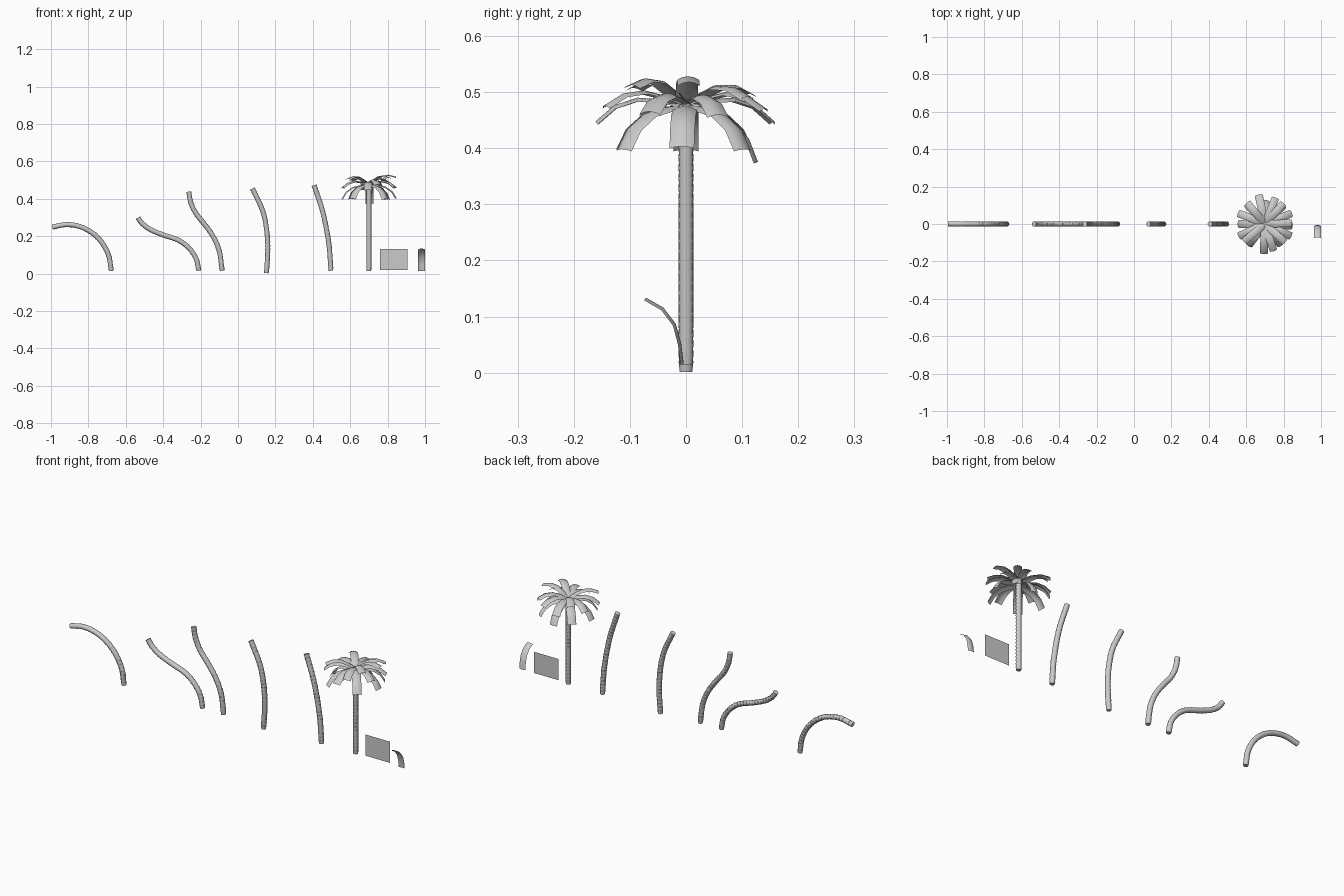
import bpy, bmesh, math
from mathutils import Vector, Matrix

if "Cube" in bpy.data.objects:
    bpy.data.objects.remove(bpy.data.objects["Cube"])


def finish(name, bm, angle):
    me = bpy.data.meshes.new(name)
    bm.to_mesh(me)
    bm.free()
    ob = bpy.data.objects.new(name, me)
    bpy.context.collection.objects.link(ob)
    bpy.ops.object.select_all(action='DESELECT')
    ob.select_set(True)
    bpy.context.view_layer.objects.active = ob
    bpy.ops.object.shade_smooth_by_angle(angle=math.radians(angle))
    return ob


def spline(pts, steps=12):
    """Catmull-Rom curve through the points."""
    p = [Vector(q) for q in pts]
    p = [2 * p[0] - p[1]] + p + [2 * p[-1] - p[-2]]
    out = []
    for a, b, c, d in zip(p, p[1:], p[2:], p[3:]):
        for i in range(steps):
            t = i / steps
            out.append(0.5 * (2 * b + (c - a) * t + (2 * a - 5 * b + 4 * c - d) * t * t
                              + (3 * b - a - 3 * c + d) * t ** 3))
    return out + [p[-2]]


def resample(path, spacing):
    """Evenly spaced points along a polyline."""
    run = [0.0]
    for a, b in zip(path, path[1:]):
        run.append(run[-1] + (b - a).length)
    n = max(2, round(run[-1] / spacing))
    out, k = [], 0
    for i in range(n + 1):
        s = run[-1] * i / n
        while k < len(run) - 2 and run[k + 1] < s:
            k += 1
        out.append(path[k].lerp(path[k + 1], (s - run[k]) / (run[k + 1] - run[k])))
    return out


def trunk(name, pts, sides=10):
    """Stack of ring segments, each flaring toward its top."""
    path = resample(spline(pts), 0.0185)
    bm = bmesh.new()
    rings = []
    for i in range(len(path)):
        tan = path[min(i + 1, len(path) - 1)] - path[max(i - 1, 0)]
        tan = Vector((tan[0], 0, tan[1])).normalized()
        u = Vector((tan.z, 0, -tan.x))
        c = Vector((path[i][0], 0, path[i][1]))
        radii = [0.0140, 0.0126]
        if i == 0:
            radii = [0.0118]
        elif i == len(path) - 1:
            radii = [0.0140]
        for r in radii:
            rings.append([bm.verts.new(c + r * (u * math.cos(a) + Vector((0, math.sin(a), 0))))
                          for a in (2 * math.pi * k / sides for k in range(sides))])
    for a, b in zip(rings, rings[1:]):
        for k in range(sides):
            j = (k + 1) % sides
            bm.faces.new((a[k], a[j], b[j], b[k]))
    bm.faces.new(rings[0][::-1])
    bm.faces.new(rings[-1])
    bmesh.ops.recalc_face_normals(bm, faces=bm.faces)
    return finish(name, bm, 40)


def leaf(name, base, azimuth, start, scale=1.0):
    """Arched strip bending down from its starting elevation."""
    bm = bmesh.new()
    rot = Matrix.Rotation(math.radians(azimuth), 3, 'Z')
    angles = [0, -8, -30, -53]
    seg = 0.0365
    x = z = 0.0
    spine = [(x, z, start)]
    for i, a in enumerate(angles):
        e = math.radians(start + a)
        x += seg * math.cos(e)
        z += seg * math.sin(e)
        nxt = angles[min(i + 1, 3)]
        spine.append((x, z, start + (a + nxt) / 2))
    rows = []
    for x, z, e in spine:
        e = math.radians(e)
        row = []
        for t in (-1, -0.55, 0, 0.55, 1):
            d = -0.006 * t * t
            p = Vector((x - d * math.sin(e), 0.018 * t, z + d * math.cos(e)))
            row.append(bm.verts.new(Vector(base) + rot @ (p * scale)))
        rows.append(row)
    for a, b in zip(rows, rows[1:]):
        for k in range(4):
            bm.faces.new((a[k], b[k], b[k + 1], a[k + 1]))
    return finish(name, bm, 40)


# Bent trunks
arc = [(-0.914 + 0.236 * math.cos(a), 0.014 + 0.248 * math.sin(a))
       for a in (math.radians(109.5) * i / 6 for i in range(7))]
trunk("arched_trunk", arc)
trunk("low_wavy_trunk", [(-0.210, 0.015), (-0.224, 0.08), (-0.263, 0.137), (-0.318, 0.178),
                         (-0.398, 0.206), (-0.468, 0.235), (-0.513, 0.268), (-0.535, 0.299)])
trunk("tall_wavy_trunk", [(-0.085, 0.015), (-0.099, 0.117), (-0.132, 0.197), (-0.178, 0.263),
                          (-0.224, 0.32), (-0.252, 0.378), (-0.263, 0.438)])
trunk("leaning_trunk", [(0.152, 0.002), (0.159, 0.118), (0.154, 0.228), (0.131, 0.338), (0.077, 0.455)])
trunk("slanted_trunk", [(0.497, 0.015), (0.486, 0.157), (0.455, 0.322), (0.407, 0.472)])

# Straight trunk with its crown
trunk("palm_trunk", [(0.7, 0.015), (0.7, 0.25), (0.7, 0.48)])
crown = [  # azimuth, starting elevation, scale
    (-3, -4, 1.22), (-52, -6, 1.22), (46, -6, 1.22), (88, -16, 1.2),
    (-128, -5, 1.22), (132, -5, 1.22), (180, -6, 1.22),
    (102, 12, 1.2), (-92, 12, 1.2), (22, 16, 1.15), (158, 16, 1.15), (205, 17, 1.15),
    (-25, 18, 1.15), (-72, 22, 1.12), (68, 20, 1.12),
    (-140, 34, 1.1), (130, 30, 1.1), (-42, 36, 1.1), (48, 28, 1.1), (2, 38, 1.1)]
for i, (az, start, s) in enumerate(crown):
    leaf(f"crown_leaf_{i + 1}", (0.7, 0, 0.478), az, start, s)

# Single loose leaf and flat panel
leaf("loose_leaf", (0.981, -0.004, 0.015), -90, 83)
bm = bmesh.new()
bm.faces.new([bm.verts.new((x, 0, z)) for x, z in
              ((0.76, 0.018), (0.905, 0.018), (0.905, 0.132), (0.76, 0.132))])
finish("flat_panel", bm, 30)
